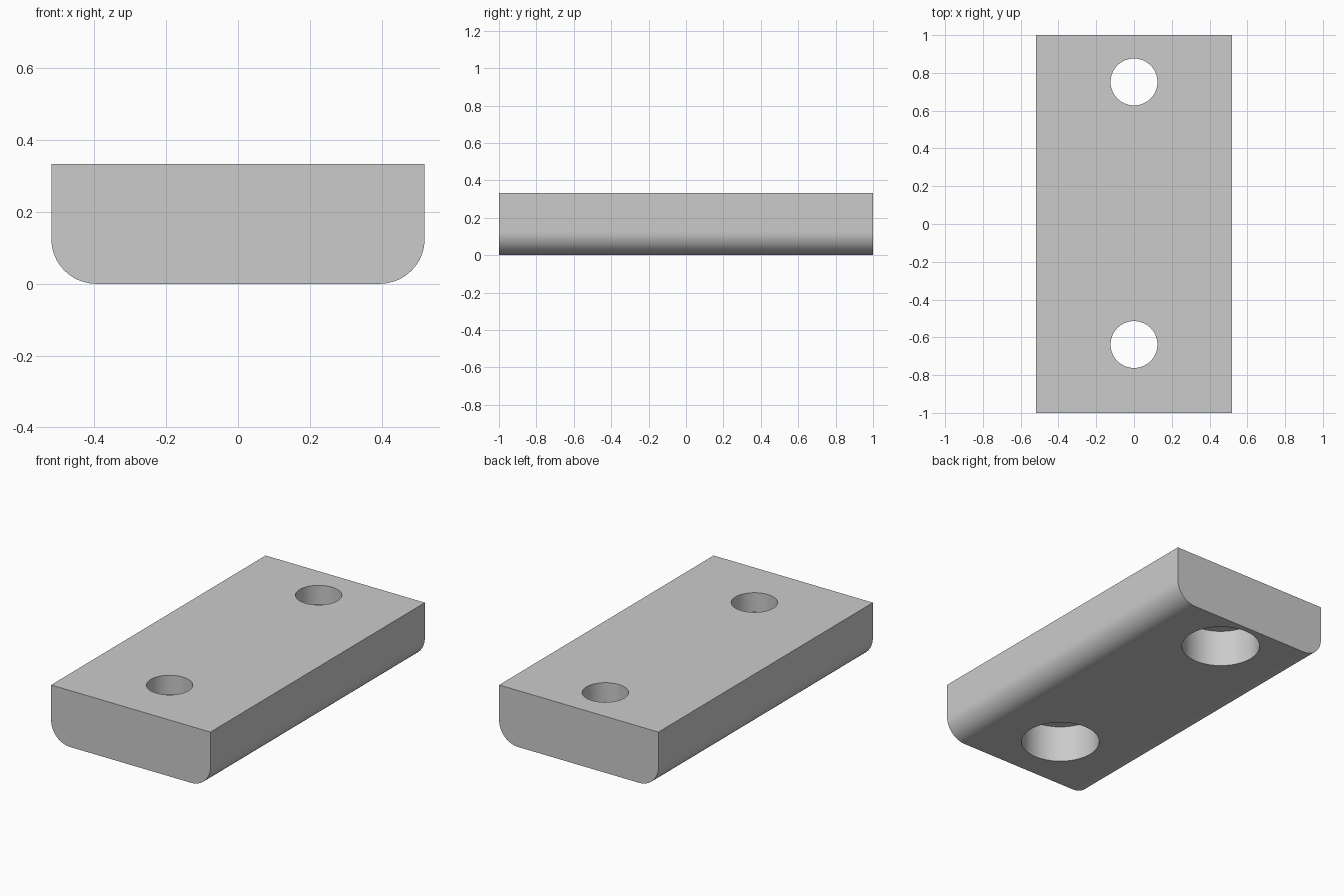
import bpy, bmesh, math

default = bpy.data.objects.get("Cube")
if default:
    bpy.data.objects.remove(default, do_unlink=True)

WIDTH, LENGTH, HEIGHT, ROUND = 1.04, 2.0, 0.333, 0.125
HOLE_R, BORE_R, BORE_DEPTH = 0.124, 0.216, 0.22

# Single grey material
grey = bpy.data.materials.new("plain_grey")
colour = (0.6, 0.6, 0.6, 1)
grey.diffuse_color = colour
grey.use_nodes = True
grey.node_tree.nodes["Principled BSDF"].inputs["Base Color"].default_value = colour

# Block with its two long lower edges rounded
bm = bmesh.new()
bmesh.ops.create_cube(bm, size=1)
for v in bm.verts:
    v.co = (v.co.x * WIDTH, v.co.y * LENGTH, (v.co.z + 0.5) * HEIGHT)
lower = [e for e in bm.edges
         if all(v.co.z < 0.01 for v in e.verts)
         and abs(e.verts[0].co.x - e.verts[1].co.x) < 0.01]
bmesh.ops.bevel(bm, geom=lower, offset=ROUND, segments=16, profile=0.5, affect='EDGES')
mesh = bpy.data.meshes.new("block")
bm.to_mesh(mesh)
bm.free()
block = bpy.data.objects.new("block", mesh)
bpy.context.collection.objects.link(block)
mesh.materials.append(grey)


def drill(name, radius, y, bottom, top):
    """Cut a round vertical hole in the block."""
    bpy.ops.mesh.primitive_cylinder_add(vertices=64, radius=radius, depth=top - bottom,
                                        location=(0, y, (top + bottom) / 2))
    cutter = bpy.context.object
    cutter.name = name
    cutter.hide_render = True
    cutter.data.materials.append(grey)
    mod = block.modifiers.new(name, 'BOOLEAN')
    mod.operation = 'DIFFERENCE'
    mod.solver = 'EXACT'
    mod.object = cutter
    bpy.context.view_layer.objects.active = block
    bpy.ops.object.modifier_apply(modifier=name)
    bpy.data.objects.remove(cutter, do_unlink=True)


# Two through holes, each with a wide counterbore from below
for y in (0.752, -0.638):
    drill("through_hole", HOLE_R, y, -0.1, HEIGHT + 0.1)
    drill("counterbore", BORE_R, y, -0.1, BORE_DEPTH)

# Smooth curves, sharp edges
bpy.ops.object.select_all(action='DESELECT')
block.select_set(True)
bpy.context.view_layer.objects.active = block
bpy.ops.object.shade_smooth_by_angle(angle=math.radians(30))
